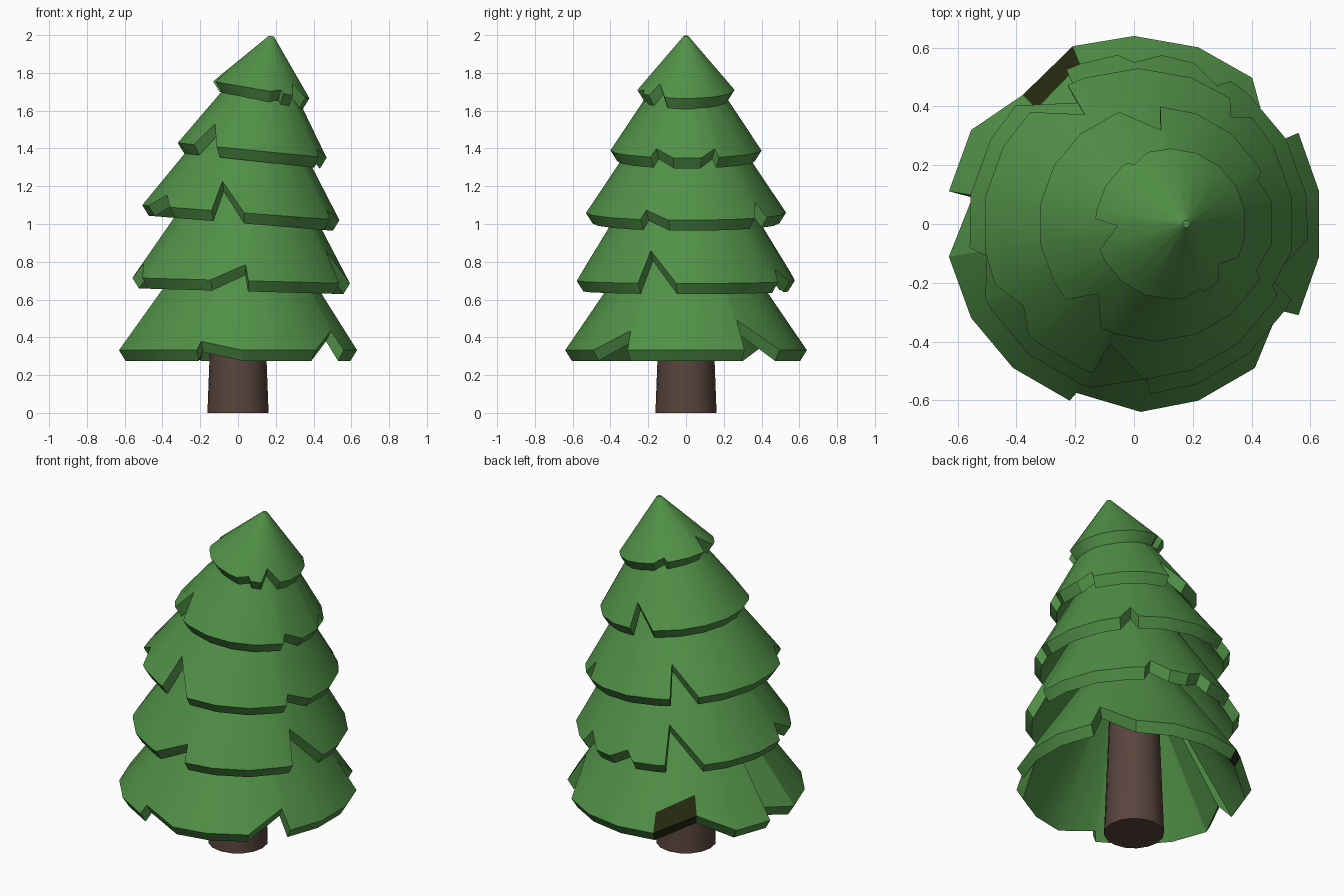
import bpy, bmesh
from math import sin, cos, radians
from mathutils import Vector

cube = bpy.data.objects.get("Cube")
if cube:
    bpy.data.objects.remove(cube)


def material(name, rgb):
    m = bpy.data.materials.new(name)
    m.use_nodes = True
    color = (*rgb, 1)
    m.diffuse_color = color
    bsdf = m.node_tree.nodes["Principled BSDF"]
    bsdf.inputs["Base Color"].default_value = color
    return m


GREEN = material("needle_green", (0.082, 0.28, 0.063))
DARK = material("dark_olive", (0.018, 0.023, 0.005))
BROWN = material("bark_brown", (0.1, 0.058, 0.047))


def finish(bm, name, mats):
    bmesh.ops.recalc_face_normals(bm, faces=bm.faces)
    mesh = bpy.data.meshes.new(name)
    bm.to_mesh(mesh)
    bm.free()
    obj = bpy.data.objects.new(name, mesh)
    bpy.context.collection.objects.link(obj)
    for m in mats:
        mesh.materials.append(m)
    bpy.ops.object.select_all(action='DESELECT')
    obj.select_set(True)
    bpy.context.view_layer.objects.active = obj
    bpy.ops.object.shade_smooth_by_angle(angle=radians(25))


def rim_outline(notches):
    """(angle, lift, recess) around the rim; a notch is start, tip, end, lift
    and optionally how far its tip is sunk inward."""
    pts = []
    for k in range(18):
        a = 10 + 20 * k
        if not any((a - s) % 360 <= e - s for s, t, e, *rest in notches):
            pts.append((a, 0, 0))
    for s, t, e, f, *recess in notches:
        pts += [(s % 360, 0, 0), (t % 360, f, sum(recess)), (e % 360, 0, 0)]
    return sorted(pts)


def tier(name, center_x, radius, rim_z, slope, apex, top, notches, dark=None):
    """Notched conical shell: outer skin, undercut rim edge and inner skin."""
    bm = bmesh.new()
    outline = rim_outline(notches)
    apex = Vector(apex)

    def point(a, f, recess, inner):
        c, s = cos(radians(a)), sin(radians(a))
        r = radius * (1 - recess)
        rim = Vector((center_x + r * c, r * s, rim_z + slope * r * c))
        p = rim.lerp(apex, f)
        if inner:
            inset = 0.035 * (1 - f)
            p -= Vector((inset * c, inset * s, 0.056))
        return p

    def ring(fraction, inner):
        return [bm.verts.new(point(a, fraction(f), r, inner)) for a, f, r in outline]

    def at_top(f):
        return top

    def above_rim(f):
        return f + 0.1

    def at_rim(f):
        return f

    rings = [ring(at_top, False), ring(above_rim, False), ring(at_rim, False),
             ring(at_rim, True), ring(above_rim, True), ring(at_top, True)]
    n = len(outline)
    for row, (r0, r1) in enumerate(zip(rings, rings[1:])):
        for i in range(n):
            j = (i + 1) % n
            face = bm.faces.new((r0[i], r0[j], r1[j], r1[i]))
            # discoloured patch along part of the lower edge
            if dark and row in (1, 2, 3) and dark[0] <= outline[i][0] < dark[1]:
                face.material_index = 1
    bm.faces.new(rings[0])
    bm.faces.new(rings[-1])
    finish(bm, name, [GREEN, DARK])


# Branch tiers, bottom to top, leaning more and more to one side
tier("branch_tier_bottom", 0, 0.64, 0.332, 0, (0.04, 0, 1.27), 0.72,
     [(-50, -31, -29, 0.11), (29, 30.5, 51, 0.17), (109, 131, 150, 0.09),
      (170, 170.7, 190, 0.05, 0.08), (250, 251, 272, 0.05)], dark=(109, 131))
tier("branch_tier_lower", 0.015, 0.58, 0.70, -0.026, (0.09, 0, 1.65), 0.72,
     [(-26, -23, -5, 0.18), (57, 61, 71, 0.07), (82, 92, 97, 0.05),
      (115, 117, 136, 0.2), (188, 192, 206, 0.08), (254, 272, 274, 0.09)])
tier("branch_tier_middle", 0.015, 0.53, 1.06, -0.076, (0.11, 0, 1.85), 0.72,
     [(-27, -25, -10, 0.06), (43, 50, 54, 0.1), (117, 118.5, 134, 0.2),
      (203, 215, 225, 0.08), (253, 254, 272, 0.2)])
tier("branch_tier_upper", 0.075, 0.4, 1.39, -0.1, (0.16, 0, 1.99), 0.7,
     [(-28, -25, -10, 0.07), (12, 24, 26, 0.07), (88, 90, 108, 0.2),
      (220, 228, 242, 0.2)])
tier("branch_tier_top", 0.125, 0.257, 1.71, -0.176, (0.18, 0, 2.01), 0.95,
     [(-50, -42, -26, 0.2), (108, 122, 126, 0.07), (176, 182, 200, 0.24),
      (-80, -66, -63, 0.06)])

# Trunk
bm = bmesh.new()
bmesh.ops.create_cone(bm, cap_ends=True, segments=16, radius1=0.162,
                      radius2=0.135, depth=0.7)
bmesh.ops.translate(bm, verts=bm.verts, vec=(0, 0, 0.35))
finish(bm, "trunk", [BROWN])
